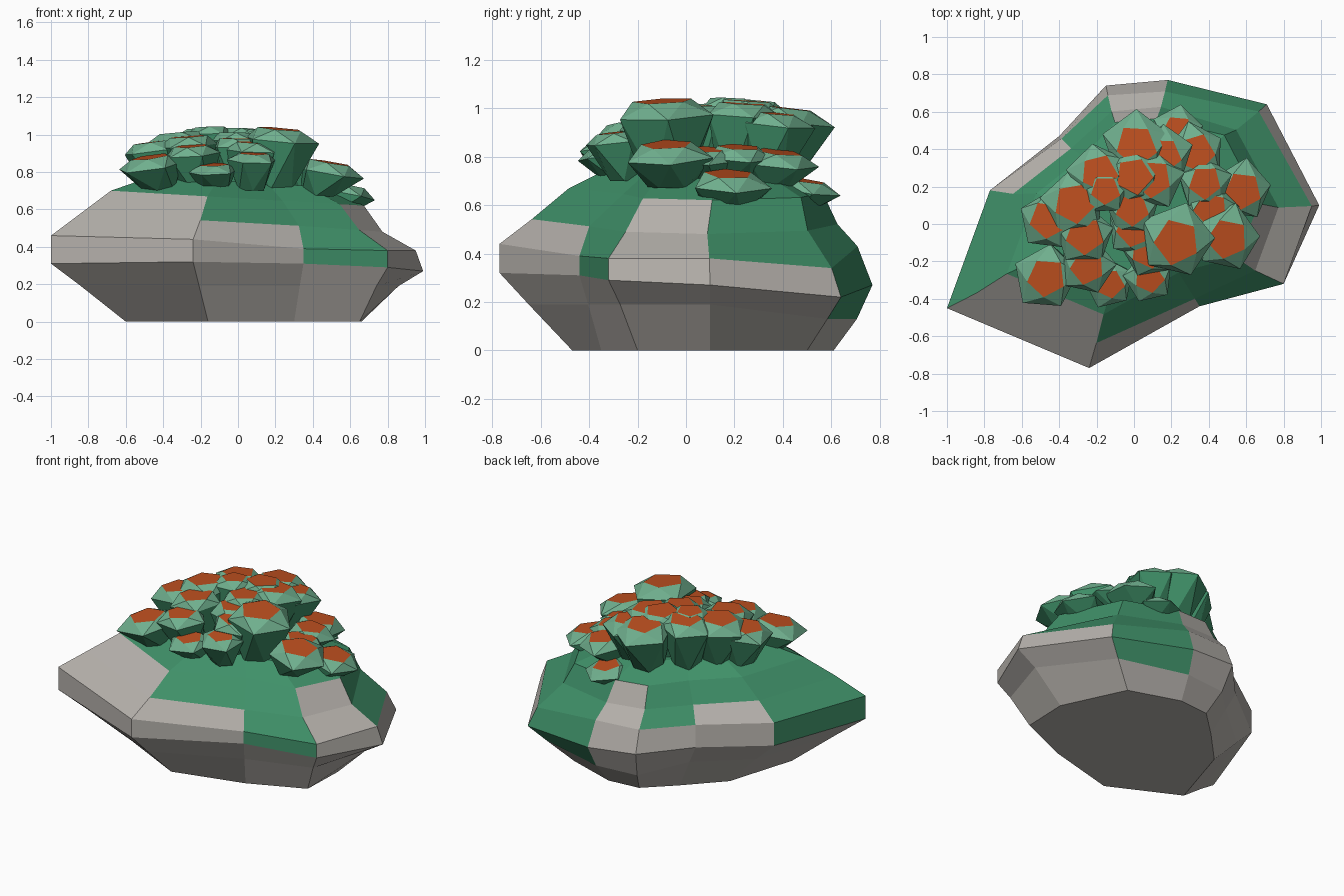
import bpy, bmesh, math, random
from mathutils import Vector

random.seed(4)
cube = bpy.data.objects.get("Cube")
if cube:
    bpy.data.objects.remove(cube, do_unlink=True)


def material(name, rgb):
    mat = bpy.data.materials.new(name)
    mat.use_nodes = True
    color = (*rgb, 1)
    mat.diffuse_color = color
    mat.node_tree.nodes["Principled BSDF"].inputs["Base Color"].default_value = color
    return mat


stone = material("stone_grey", (0.47, 0.445, 0.415))
moss = material("moss_green", (0.05, 0.28, 0.14))
leaf = material("pale_leaf_green", (0.16, 0.43, 0.27))
orange = material("rust_orange", (0.52, 0.08, 0.014))


def finish(bm, name, materials):
    bmesh.ops.recalc_face_normals(bm, faces=bm.faces)
    mesh = bpy.data.meshes.new(name)
    bm.to_mesh(mesh)
    bm.free()
    for mat in materials:
        mesh.materials.append(mat)
    obj = bpy.data.objects.new(name, mesh)
    bpy.context.collection.objects.link(obj)
    return obj


def bridge(bm, lower, upper):
    """Join two equal rings with quads and return the faces in order."""
    n = len(lower)
    return [bm.faces.new((lower[i], lower[(i + 1) % n], upper[(i + 1) % n], upper[i]))
            for i in range(n)]


# Boulder columns: foot x and y, widest x and y, lower and upper height of the
# widest band, inset of the upper edge, inset of the slope's middle, and the
# band where moss takes over on the side that starts there
columns = [
    (-.60, -.25, -1, -.45, .31, .46, 1, .84, 5),
    (-.16, -.47, -.24, -.77, .32, .44, 1, .84, 4),
    (.30, -.35, .35, -.44, .31, .39, 1, .93, 2),
    (.65, -.20, .80, -.32, .29, .38, 1, .81, 5),
    (.66, .10, .99, .10, .27, .38, .96, .78, 3),
    (.47, .50, .71, .64, .22, .34, .94, .77, 1),
    (.14, .61, .18, .77, .27, .43, .92, .80, 5),
    (-.07, .59, -.15, .74, .30, .44, .93, .80, 3),
    (-.25, .42, -.40, .47, .31, .45, .97, .84, 4),
    (-.46, .20, -.77, .18, .31, .46, 1, .84, 2),
]


def build_boulder():
    bm = bmesh.new()
    rings = [[] for _ in range(7)]
    for fx, fy, x, y, low, high, edge, slope, _ in columns:
        foot, wide = Vector((fx, fy)), Vector((x, y))
        back = Vector((0, .04))
        levels = [
            (foot, 0),
            (foot.lerp(wide, .6), .13 if y > .6 else .19),
            (wide, low),
            (wide * edge, high),
            (wide * slope + back / 4, .53 - .05 * x),
            (wide * .68 + back, .66 - .04 * x),
            (wide * .45 + back, .75 - .03 * x),
        ]
        for ring, (spot, height) in zip(rings, levels):
            ring.append(bm.verts.new((*spot, height)))
    for band in range(len(rings) - 1):
        for side, face in enumerate(bridge(bm, rings[band], rings[band + 1])):
            face.material_index = int(band >= columns[side][-1])
    bm.faces.new(rings[0][::-1])
    bm.faces.new(rings[-1]).material_index = 1
    finish(bm, "boulder", (stone, moss))


build_boulder()

# Clumps: x, y, height of the top, radius
clumps = [
    (-.47, -.29, .88, .17), (-.13, -.32, .84, .13), (.08, -.29, .90, .13),
    (-.25, -.23, .94, .15), (.08, -.14, .96, .15), (.23, -.09, 1.03, .20),
    (.50, -.08, .85, .18), (.58, .18, .73, .16), (.41, .08, .83, .14),
    (.38, .22, .84, .14), (.33, .38, .82, .16), (.23, .50, .70, .13),
    (.01, .42, 1.0, .18), (.16, .37, .98, .15), (.00, .26, 1.03, .16),
    (.10, .24, 1.02, .16), (-.155, .18, 1.04, .13), (-.19, .27, 1.03, .16),
    (-.32, .11, 1.01, .17), (-.46, .02, .96, .16), (-.26, -.06, .99, .16),
    (.00, -.03, .98, .15), (-.01, .08, 1.01, .14),
]
middle = Vector((-.04, .06))


def build_clump(x, y, top, radius):
    """Five-sided bud: tapering body, faceted pale shoulder, flat tilted top."""
    bm = bmesh.new()
    out = Vector((x, y)) - middle
    turn = math.pi / 2 + random.uniform(-.25, .25)
    base = min(.70, top - radius)

    def ring(size, height, twist, center, slope):
        verts = []
        for i in range(5):
            angle = turn + (i + twist) * math.tau / 5
            r = radius * size * random.uniform(.94, 1.08)
            offset = Vector((math.cos(angle), math.sin(angle))) * r
            verts.append(bm.verts.new((*(center + offset), height - slope * out.dot(offset))))
        return verts

    center = Vector((x, y))
    foot = ring(.52, base, .5, center - out * .12, 0)
    rim = ring(1.02, top - radius * .31, 0, center, .32)
    crown = ring(.63, top, .5, center, .32)

    # Triangles between the staggered rings give the cut-gem look
    for i in range(5):
        j = (i + 1) % 5
        for tri in ((rim[i], rim[j], foot[i]), (foot[i], rim[j], foot[j])):
            bm.faces.new(tri).material_index = 0
        for tri in ((rim[i], rim[j], crown[i]), (crown[i], rim[j], crown[j])):
            bm.faces.new(tri).material_index = 1
    bm.faces.new(foot[::-1])
    bm.faces.new(crown).material_index = 2
    finish(bm, "plant_clump", (moss, leaf, orange))


for clump in clumps:
    build_clump(*clump)
